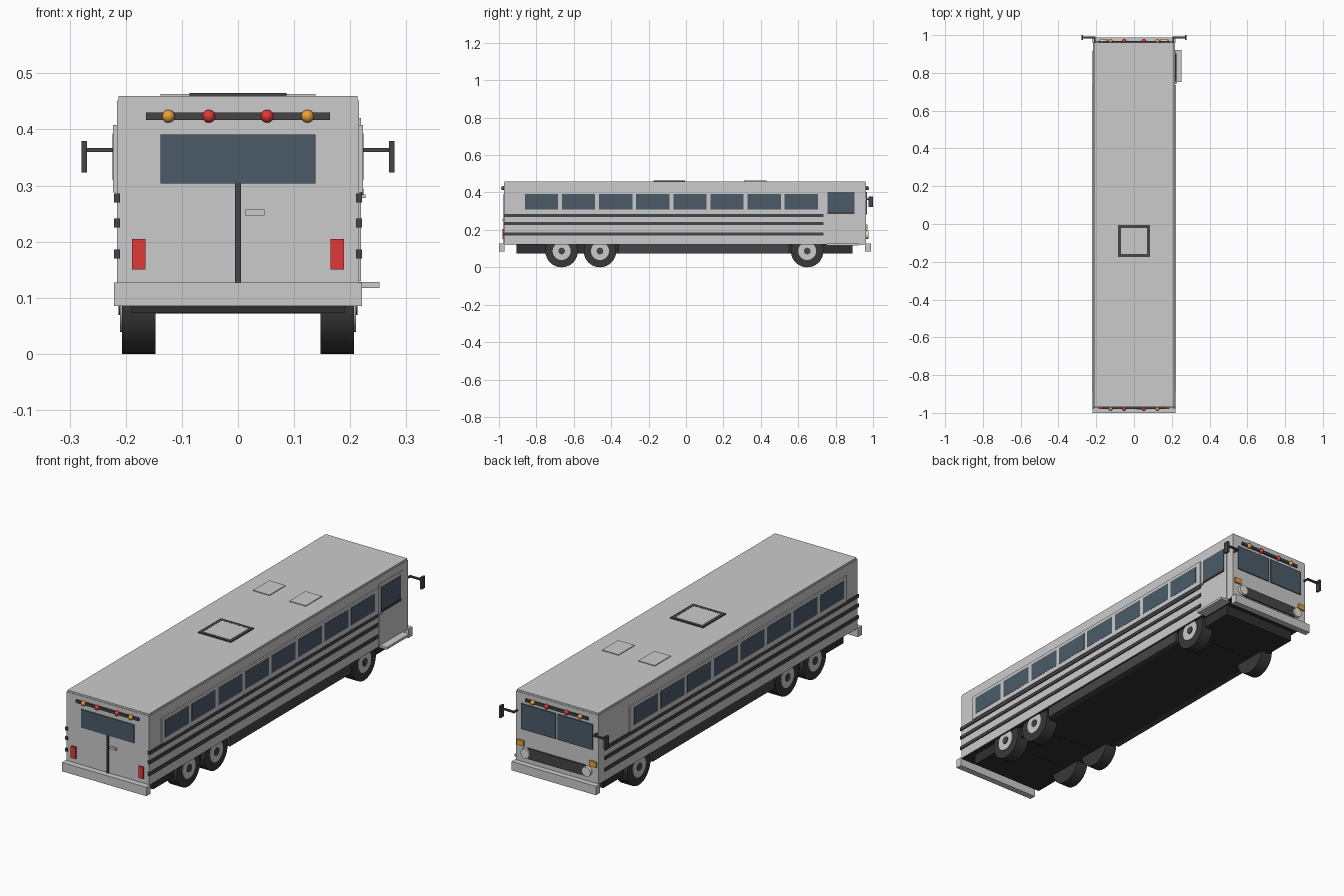
import bpy, math

if "Cube" in bpy.data.objects:
    bpy.data.objects.remove(bpy.data.objects["Cube"])


def material(name, r, g, b):
    m = bpy.data.materials.new(name)
    m.diffuse_color = (r, g, b, 1)
    m.use_nodes = True
    m.node_tree.nodes["Principled BSDF"].inputs["Base Color"].default_value = m.diffuse_color
    return m


DARK = material("dark_trim", 0.06, 0.06, 0.065)
RUBBER = material("rubber", 0.04, 0.04, 0.042)
UNDER = material("underside", 0.03, 0.03, 0.033)
GLASS = material("glass", 0.07, 0.105, 0.14)
RED = material("red_lens", 0.75, 0.04, 0.04)
AMBER = material("amber_lens", 0.8, 0.36, 0.04)
LENS = material("headlight_lens", 0.75, 0.77, 0.65)


def finish(name, mat):
    o = bpy.context.object
    o.name = name
    if mat:
        o.data.materials.append(mat)
    return o


def box(name, x, y, z, mat=None, bevel=0):
    """Box from (min, max) ranges on each axis."""
    bpy.ops.mesh.primitive_cube_add(size=1, location=[(a + b) / 2 for a, b in (x, y, z)])
    o = bpy.context.object
    o.scale = [b - a for a, b in (x, y, z)]
    bpy.ops.object.transform_apply(location=False, rotation=False, scale=True)
    if bevel:
        mod = o.modifiers.new("bevel", 'BEVEL')
        mod.width = bevel
        mod.segments = 1
    return finish(name, mat)


def side_box(name, s, x, y, z, mat=None):
    return box(name, sorted((s * x[0], s * x[1])), y, z, mat)


def cylinder(name, r, depth, loc, axis, mat=None, n=32):
    rot = (0, math.pi / 2, 0) if axis == 'x' else (math.pi / 2, 0, 0)
    bpy.ops.mesh.primitive_cylinder_add(vertices=n, radius=r, depth=depth, location=loc, rotation=rot)
    bpy.ops.object.shade_smooth_by_angle()
    return finish(name, mat)


def ball(name, r, loc, mat):
    bpy.ops.mesh.primitive_uv_sphere_add(segments=16, ring_count=10, radius=r, location=loc)
    bpy.ops.object.shade_smooth()
    return finish(name, mat)


# Body shell, roof and chassis
box("body", (-0.216, 0.216), (-0.972, 0.962), (0.125, 0.452))
box("roof", (-0.213, 0.213), (-0.97, 0.96), (0.452, 0.46))
box("floor", (-0.213, 0.213), (-0.97, 0.96), (0.122, 0.126), UNDER)
box("chassis", (-0.19, 0.19), (-0.905, 0.89), (0.073, 0.124), UNDER)
box("rear_bumper", (-0.221, 0.221), (-1.0, -0.97), (0.085, 0.127))
box("front_bumper", (-0.221, 0.221), (0.958, 0.988), (0.085, 0.127))

# Sides: window panels, windows, rub rails, skirts
for s, side in ((1, "right"), (-1, "left")):
    side_box(side + "_window_panel", s, (0.21, 0.2225), (-0.885, 0.735), (0.288, 0.408))
    for i in range(8):
        y = -0.862 + i * 0.1985
        side_box(side + "_window", s, (0.215, 0.2235), (y, y + 0.178), (0.31, 0.393), GLASS)
    rail_end = 0.735 if s > 0 else 0.918
    for z in (0.278, 0.233, 0.178):
        side_box(side + "_rub_rail", s, (0.21, 0.221), (-0.976, rail_end), (z - 0.008, z + 0.008), DARK)
    side_box(side + "_skirt", s, (0.18, 0.21), (-0.36, 0.55), (0.073, 0.125), DARK)

# Entry door on the right with step
box("door", (0.21, 0.219), (0.74, 0.92), (0.13, 0.42))
box("door_window", (0.215, 0.222), (0.757, 0.902), (0.295, 0.402), GLASS)
box("door_sill", (0.215, 0.224), (0.757, 0.902), (0.284, 0.295), DARK)
box("door_handle", (0.215, 0.227), (0.745, 0.755), (0.278, 0.284))
box("door_step", (0.2, 0.252), (0.752, 0.922), (0.117, 0.128))

# Wheels: tyre, rim and cap on each side
for y in (-0.665, -0.46, 0.648):
    for s in (-1, 1):
        cylinder("tyre", 0.087, 0.06, (s * 0.177, y, 0.087), 'x', RUBBER)
        cylinder("rim", 0.048, 0.008, (s * 0.206, y, 0.087), 'x')
        cylinder("hub_cap", 0.018, 0.008, (s * 0.209, y, 0.087), 'x', DARK, 16)
    cylinder("axle", 0.015, 0.3, (0, y, 0.087), 'x', UNDER, 12)

# Roof light bars at both ends
for y, d, end in ((-0.972, -1, "rear"), (0.962, 1, "front")):
    box(end + "_light_bar", (-0.164, 0.164), sorted((y - d * 0.002, y + d * 0.008)), (0.417, 0.43), DARK)
    for x, m in ((-0.124, AMBER), (-0.052, RED), (0.052, RED), (0.124, AMBER)):
        ball(end + "_warning_light", 0.0115, (x, y + d * 0.006, 0.4235), m)

# Rear face: window, seam, handle, tail lights
box("rear_window", (-0.138, 0.138), (-0.976, -0.96), (0.304, 0.391), GLASS)
box("rear_door_seam", (-0.005, 0.005), (-0.977, -0.96), (0.127, 0.305), DARK)
box("rear_handle", (0.013, 0.047), (-0.982, -0.97), (0.247, 0.257))

# Front face: windshield panes, grille, paired lamps and mirrors
box("grille", (-0.15, 0.15), (0.95, 0.969), (0.15, 0.2), DARK)
for s in (-1, 1):
    side_box("tail_light", s, (0.165, 0.189), (-0.98, -0.965), (0.15, 0.205), RED)
    side_box("windshield", s, (0.006, 0.187), (0.95, 0.967), (0.282, 0.402), GLASS)
    side_box("marker_lamp", s, (0.172, 0.207), (0.955, 0.97), (0.203, 0.229), AMBER)
    cylinder("headlight", 0.023, 0.022, (s * 0.16, 0.965, 0.175), 'y', LENS, 24)
    side_box("mirror_arm", s, (0.205, 0.272), (0.955, 0.965), (0.36, 0.367), DARK)
    side_box("mirror_arm", s, (0.205, 0.272), (0.982, 0.992), (0.36, 0.367), DARK)
    side_box("mirror_bracket", s, (0.205, 0.213), (0.955, 0.99), (0.36, 0.367), DARK)
    side_box("mirror", s, (0.269, 0.279), (0.975, 1.0), (0.323, 0.379), DARK)
    # Small roof vents
    side_box("roof_vent", s, (0.052, 0.138), (0.31, 0.43), (0.455, 0.4635))
for o in [o for o in bpy.data.objects if o.name.startswith("mirror_arm") and o.location.y < 0.97]:
    bpy.data.objects.remove(o)

# Central roof hatch: four frame bars and a lid
for s in (-1, 1):
    side_box("hatch_frame", s, (0.07, 0.086), (-0.175, -0.005), (0.455, 0.465), DARK)
    yc = -0.09 + s * 0.077
    box("hatch_frame", (-0.086, 0.086), (yc - 0.008, yc + 0.008), (0.455, 0.465), DARK)
box("hatch_lid", (-0.071, 0.071), (-0.161, -0.019), (0.455, 0.4645))
